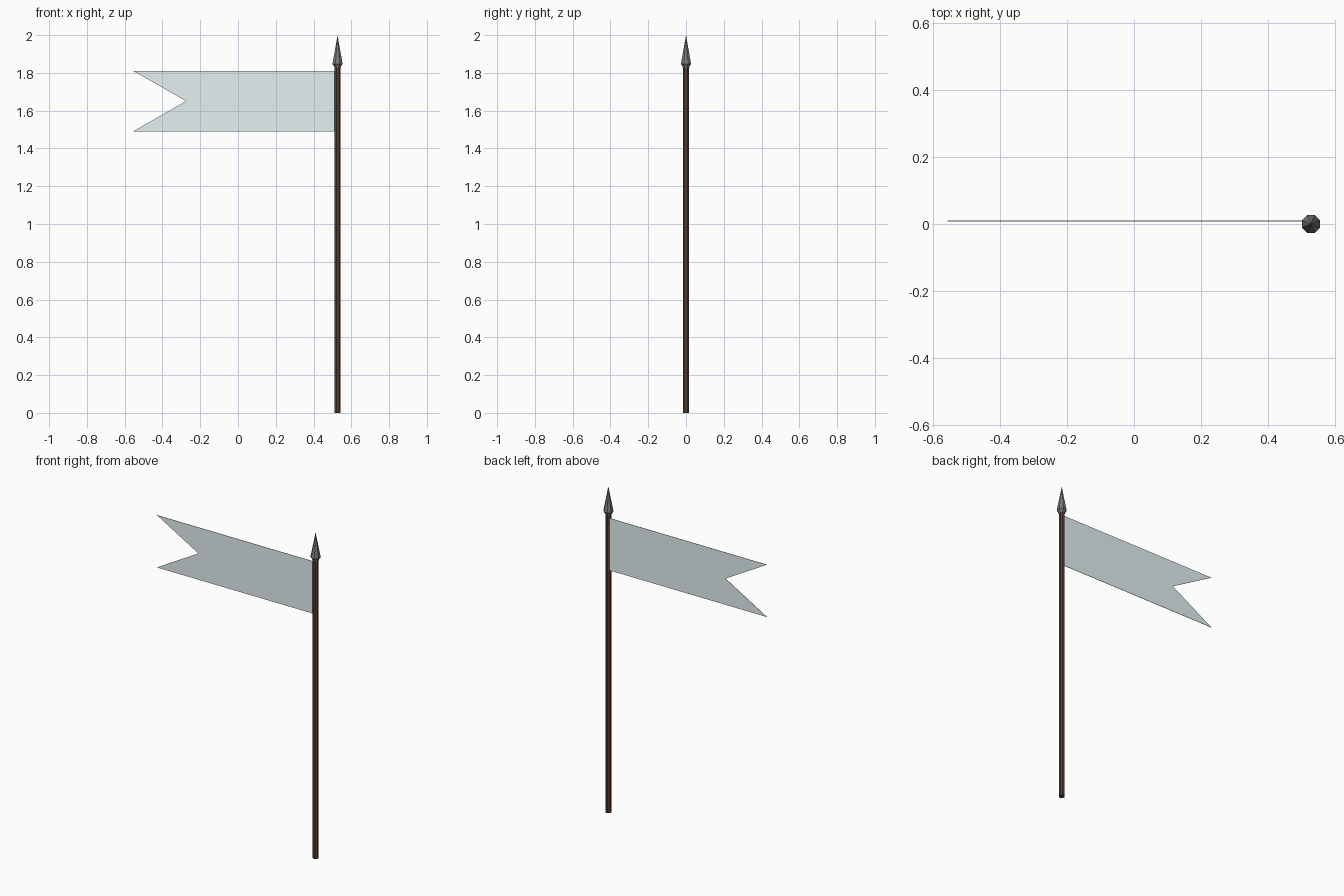
import bpy, bmesh
from math import cos, sin, pi

if "Cube" in bpy.data.objects:
    bpy.data.objects.remove(bpy.data.objects["Cube"])

POLE_X = 0.527


def material(name, color):
    m = bpy.data.materials.new(name)
    m.diffuse_color = color
    m.use_nodes = True
    m.node_tree.nodes["Principled BSDF"].inputs["Base Color"].default_value = m.diffuse_color
    return m


def mesh_object(name, bm, mat):
    me = bpy.data.meshes.new(name)
    bm.to_mesh(me)
    bm.free()
    me.materials.append(mat)
    ob = bpy.data.objects.new(name, me)
    bpy.context.collection.objects.link(ob)
    return ob


def lathe(name, profile, sides, mat):
    """Flat-sided turned part from (radius, z) pairs; radius 0 makes a tip."""
    bm = bmesh.new()
    rings = []
    for r, z in profile:
        n = sides if r else 1
        angles = [2 * pi * (i + 0.5) / sides for i in range(n)]
        rings.append([bm.verts.new((r * cos(a), r * sin(a), z)) for a in angles])
    for a, b in zip(rings, rings[1:]):
        for i in range(sides):
            j = (i + 1) % sides
            top = [b[j], b[i]] if len(b) > 1 else [b[0]]
            bm.faces.new([a[i], a[j]] + top)
    bm.faces.new(rings[0][::-1])
    if len(rings[-1]) > 1:
        bm.faces.new(rings[-1])
    ob = mesh_object(name, bm, mat)
    ob.location.x = POLE_X
    return ob


wood = material("dark_wood", (0.10, 0.05, 0.03, 1))
iron = material("iron", (0.2, 0.2, 0.2, 1))
cloth = material("cloth", (0.78, 0.88, 0.89, 1))

# Wooden pole
lathe("pole", [(0.0175, 0), (0.0175, 1.835)], 8, wood)

# Spearhead with a short narrow collar
lathe("spearhead", [(0.018, 1.828), (0.021, 1.836), (0.029, 1.848), (0, 2.0)], 8, iron)

# Swallow-tailed pennant, a thin sheet of cloth
bm = bmesh.new()
outline = [(POLE_X - 0.003, 1.490), (POLE_X - 0.003, 1.811), (-0.556, 1.811),
           (-0.275, 1.651), (-0.556, 1.490)]
bm.faces.new([bm.verts.new((x, 0.009, z)) for x, z in outline])
pennant = mesh_object("pennant", bm, cloth)
thick = pennant.modifiers.new("cloth_thickness", 'SOLIDIFY')
thick.thickness = 0.002
thick.offset = 0
